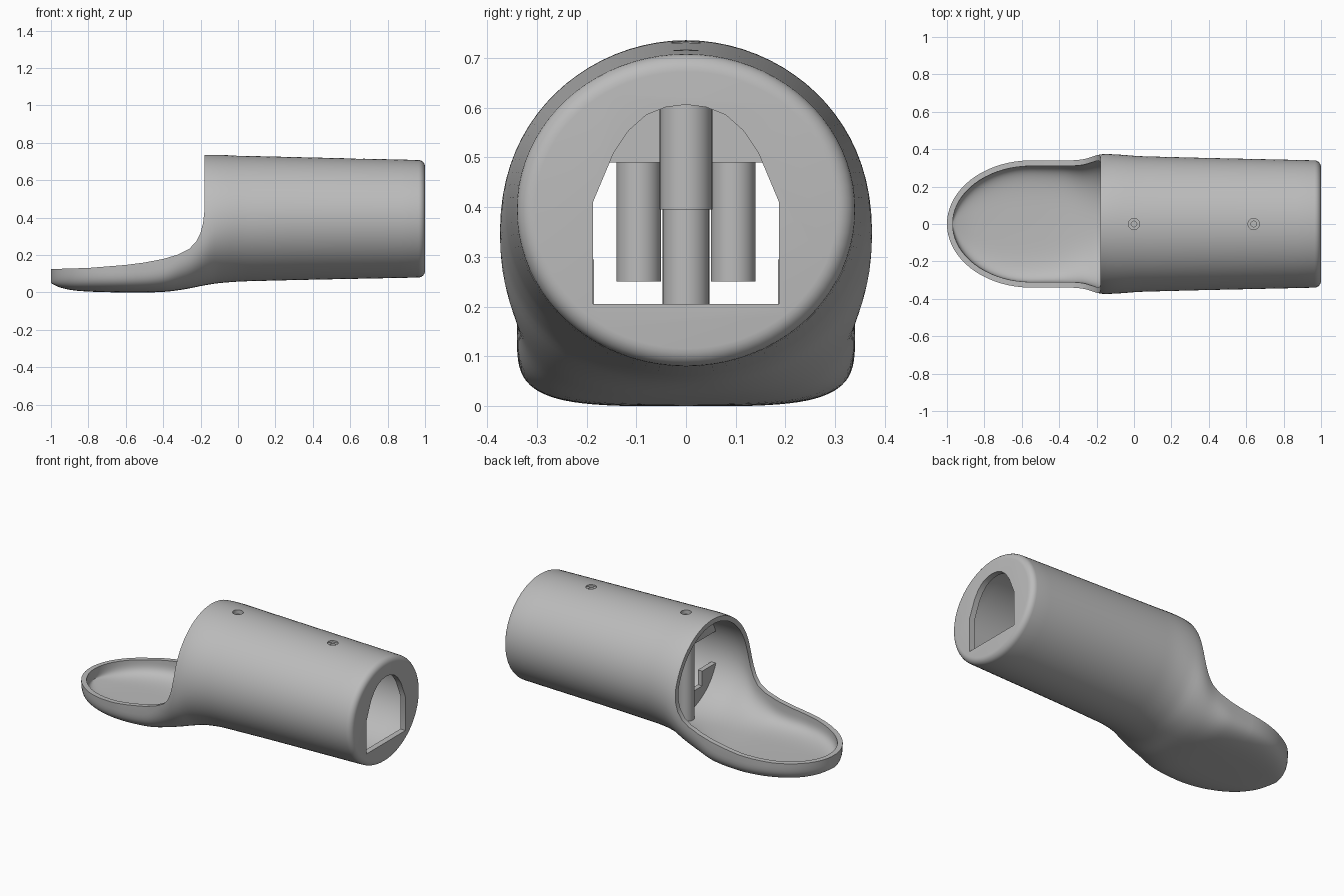
import bpy, bmesh, math

cube = bpy.data.objects.get("Cube")
if cube:
    bpy.data.objects.remove(cube)

grey = bpy.data.materials.new("plain_grey")
grey.use_nodes = True
COLOUR = (0.5, 0.5, 0.5, 1)
grey.diffuse_color = COLOUR
grey.node_tree.nodes["Principled BSDF"].inputs["Base Color"].default_value = COLOUR

# Stations along the body: x, half width, bottom, top, widest height, squareness
KEYS = [(-1, .34, .05, .72, .15, 4), (-.95, .34, .026, .72, .15, 4),
        (-.85, .34, .008, .72, .15, 4), (-.6, .34, 0, .72, .15, 4),
        (-.4, .34, .003, .72, .17, 3.6), (-.28, .345, .018, .73, .25, 3),
        (-.18, .372, .038, .735, .33, 2.4), (-.1, .372, .05, .735, .37, 2.1),
        (.05, .362, .06, .73, .39, 2), (.97, .34, .08, .708, .395, 2),
        (1.05, .337, .082, .706, .395, 2)]


def slope(i, c):
    a, b = KEYS[max(i - 1, 0)], KEYS[min(i + 1, len(KEYS) - 1)]
    return (b[c] - a[c]) / (b[0] - a[0])


def station(x):
    i = max(k for k in range(len(KEYS) - 1) if KEYS[k][0] <= x or k == 0)
    p, q = KEYS[i], KEYS[i + 1]
    h = q[0] - p[0]
    t = (x - p[0]) / h
    return [p[c] * (1 + 2 * t) * (1 - t) ** 2 + q[c] * t * t * (3 - 2 * t)
            + h * slope(i, c) * t * (1 - t) ** 2 + h * slope(i + 1, c) * t * t * (t - 1)
            for c in range(1, 6)]


def make(name, bm):
    bmesh.ops.recalc_face_normals(bm, faces=bm.faces)
    mesh = bpy.data.meshes.new(name)
    bm.to_mesh(mesh)
    bm.free()
    mesh.materials.append(grey)
    ob = bpy.data.objects.new(name, mesh)
    bpy.context.collection.objects.link(ob)
    return ob


def body_loft(name, wall, end, fillet):
    """Closed loft through the stations, shrunk inwards by the wall."""
    nose = .45 - wall
    xs = [-.55 - nose * math.cos(math.radians(d)) for d in range(4, 90, 5)]
    straight = end - fillet
    xs += [-.55 + .025 * i for i in range(26)]
    xs += [.2 + (straight - .2) * i / 8 for i in range(1, 9)]
    xs += [straight + fillet * math.sin(math.radians(d)) for d in range(15, 91, 15)]
    bm = bmesh.new()
    rings = []
    for x in xs:
        a, low, high, mid, n = station(x)
        d = wall
        if x > straight:
            d += fillet * (1 - math.sqrt(max(0, 1 - ((x - straight) / fillet) ** 2)))
        a -= d
        if x < -.55:
            a *= math.sqrt(max(0, 1 - ((x + .55) / nose) ** 2))
        ring = []
        for k in range(80):
            c, s = math.cos(k * math.tau / 80), math.sin(k * math.tau / 80)
            m = 2 / n if s < 0 else 1
            y = a * math.copysign(abs(c) ** m, c)
            z = mid + (high - d - mid if s > 0 else mid - low - d) * math.copysign(abs(s) ** m, s)
            ring.append(bm.verts.new((x, y, z)))
        rings.append(ring)
    for r, q in zip(rings, rings[1:]):
        for k in range(80):
            j = (k + 1) % 80
            bm.faces.new((r[k], r[j], q[j], q[k]))
    bm.faces.new(rings[0])
    bm.faces.new(rings[-1])
    return make(name, bm)


def prism(name, points, offset):
    """Extrude a closed outline by the offset vector."""
    bm = bmesh.new()
    face = bm.faces.new([bm.verts.new(p) for p in points])
    top = bmesh.ops.extrude_face_region(bm, geom=[face])["geom"]
    bmesh.ops.translate(bm, vec=offset, verts=[v for v in top if isinstance(v, bmesh.types.BMVert)])
    return make(name, bm)


def box(name, x0, x1, y, z0, z1):
    return prism(name, [(x0, -y, z0), (x0, y, z0), (x0, y, z1), (x0, -y, z1)], (x1 - x0, 0, 0))


def post(name, x, y, r, z0, z1):
    pts = [(x + r * math.cos(i * math.tau / 32), y + r * math.sin(i * math.tau / 32), z0)
           for i in range(32)]
    return prism(name, pts, (0, 0, z1 - z0))


def boolean(ob, tool, operation="DIFFERENCE", keep=False):
    mod = ob.modifiers.new("cut", "BOOLEAN")
    mod.operation, mod.object, mod.solver = operation, tool, "EXACT"
    bpy.context.view_layer.objects.active = ob
    bpy.ops.object.modifier_apply(modifier=mod.name)
    if not keep:
        bpy.data.objects.remove(tool)


# Hollow sleeve with scooped tray
shell = body_loft("sleeve_and_tray", 0, 1, .035)
boolean(shell, body_loft("cavity", .03, .965, .02))
rim = [(-1.1, .125), (-1, .125), (-.8, .131), (-.6, .147), (-.5, .16), (-.4, .179),
       (-.32, .203), (-.26, .234), (-.225, .27), (-.2, .32), (-.187, .37), (-.18, .43),
       (-.18, 1), (-1.1, 1)]
boolean(shell, prism("rim_cutter", [(x, -.6, z) for x, z in rim], (0, 1.2, 0)))

# Arched opening in the end wall
half = [(.187, .205), (.187, .41), (.145, .51), (.115, .554), (.08, .585), (.04, .601)]
arch = half + [(0, .606)] + [(-y, z) for y, z in reversed(half)]
boolean(shell, prism("arch_cutter", [(.9, y, z) for y, z in arch], (.2, 0, 0)))

# Screw holes
for x in (0, .64):
    boolean(shell, post("hole_cutter", x, 0, .03, .6, .8))

# Bulkheads trimmed to the inside of the sleeve
parts = [shell]
inside = body_loft("trim", .025, .97, .02)
bulkhead = box("bulkhead", .02, .05, .5, 0, .8)
boolean(bulkhead, inside, "INTERSECT", keep=True)
boolean(bulkhead, box("slot", 0, .1, .185, .205, .49))
boolean(bulkhead, box("wide_slot", 0, .1, .5, .295, .49))
hanger = box("post_hanger", .25, .35, .5, .49, .8)
boolean(hanger, inside, "INTERSECT")
parts += [bulkhead, hanger]

# Screw bosses and hanging posts
for name, x, z0 in (("front_boss", 0, .07), ("rear_boss", .64, .395)):
    boss = post(name, x, 0, .047 if x == 0 else .053, z0, .705)
    boolean(boss, post("bore", x, 0, .015, .5, .8))
    parts.append(boss)
for side, y in (("left", .095), ("right", -.095)):
    parts.append(post(side + "_post", .3, y, .045, .25, .5))

# Smooth shading with sharp edges
bpy.ops.object.select_all(action="DESELECT")
for ob in parts:
    ob.select_set(True)
bpy.context.view_layer.objects.active = shell
bpy.ops.object.shade_smooth_by_angle(angle=math.radians(30))
